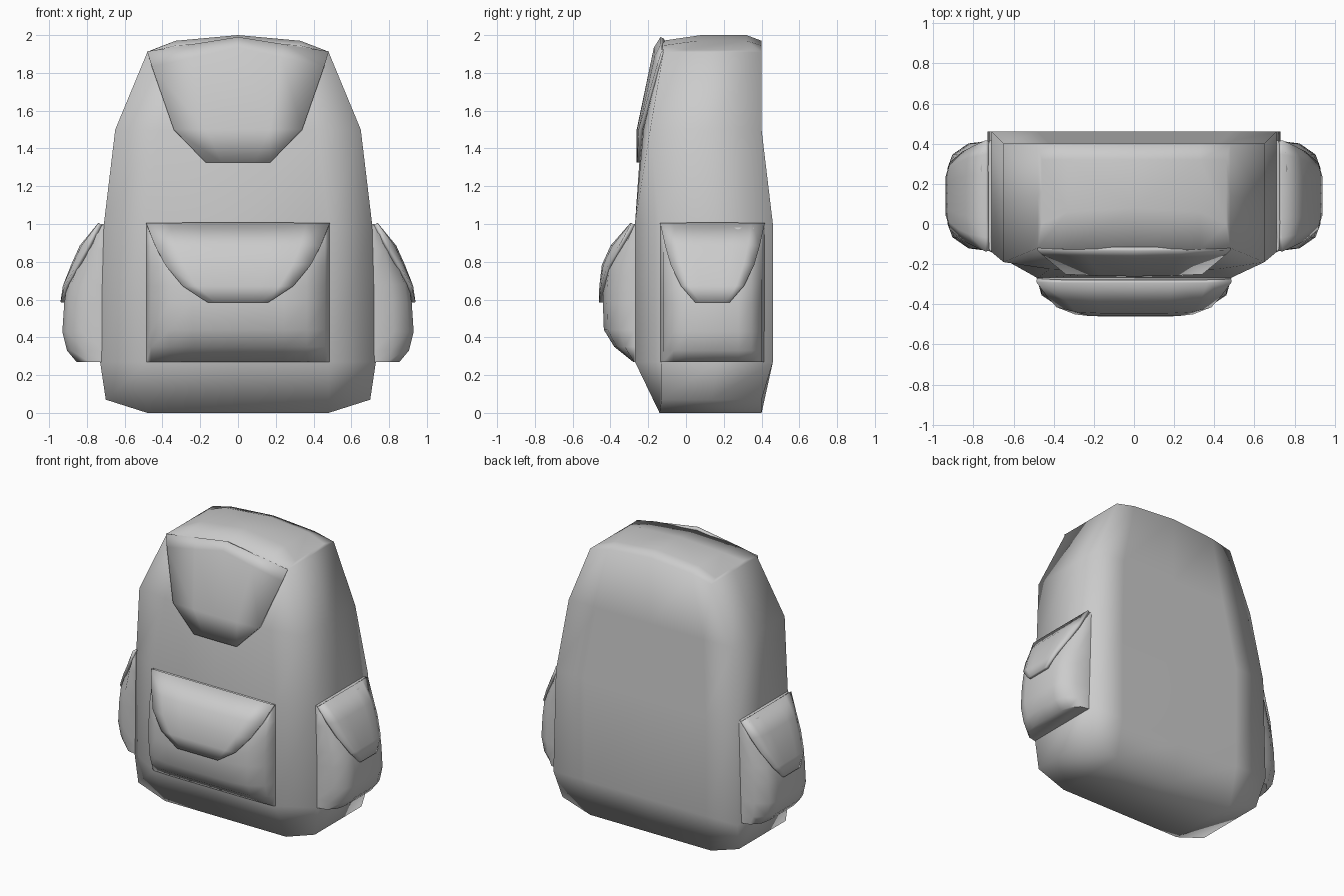
import bpy, bmesh
from math import radians

cube = bpy.data.objects.get("Cube")
if cube:
    bpy.data.objects.remove(cube, do_unlink=True)

grey = bpy.data.materials.new("grey_fabric")
grey.use_nodes = True
grey.diffuse_color = (0.6, 0.6, 0.6, 1)
bsdf = grey.node_tree.nodes["Principled BSDF"]
bsdf.inputs["Base Color"].default_value = grey.diffuse_color
bsdf.inputs["Roughness"].default_value = 0.8


def finish(name, bm, angle, thickness=0):
    bmesh.ops.recalc_face_normals(bm, faces=bm.faces)
    mesh = bpy.data.meshes.new(name)
    bm.to_mesh(mesh)
    bm.free()
    mesh.materials.append(grey)
    obj = bpy.data.objects.new(name, mesh)
    bpy.context.collection.objects.link(obj)
    if thickness:
        solid = obj.modifiers.new("thickness", "SOLIDIFY")
        solid.thickness = thickness
        solid.offset = 0
    bpy.ops.object.select_all(action="DESELECT")
    bpy.context.view_layer.objects.active = obj
    obj.select_set(True)
    if angle:
        bpy.ops.object.shade_smooth_by_angle(angle=radians(angle))
    else:
        bpy.ops.object.shade_smooth()
    return obj


def loft(bm, rows, closed=False):
    """Join rows of points with quads and return the vertex rows."""
    grid = [[bm.verts.new(p) for p in row] for row in rows]
    n = len(grid[0])
    for a, b in zip(grid, grid[1:]):
        for i in range(n if closed else n - 1):
            j = (i + 1) % n
            bm.faces.new((a[i], a[j], b[j], b[i]))
    return grid


def lerp_table(table, t):
    """Piecewise linear lookup in pairs sorted by rising key."""
    if t <= table[0][0]:
        return table[0][1]
    for (a, va), (b, vb) in zip(table, table[1:]):
        if t <= b:
            return va + (vb - va) * (t - a) / (b - a)
    return table[-1][1]


# Main bag: rings of front, side and back columns
def body_ring(outer, mid, z_centre, front, back):
    (ox, oz), (mx, mz) = outer, mid
    fc, fm, fo = front
    half = [(0, fc, z_centre), (mx, fm, mz), (ox, fo, oz),
            (ox, (fo + back) / 2, oz), (ox, back, oz),
            (mx, back, mz), (0, back, z_centre)]
    return half + [(-x, y, z) for x, y, z in half[-2:0:-1]]


bm = bmesh.new()
rings = loft(bm, [
    body_ring((0.70, 0.07), (0.48, 0), 0, (-0.14, -0.14, -0.13), 0.40),
    body_ring((0.73, 0.27), (0.48, 0.27), 0.27, (-0.27, -0.27, -0.13), 0.46),
    body_ring((0.71, 1.0), (0.48, 1.0), 1.0, (-0.27, -0.27, -0.14), 0.46),
    body_ring((0.65, 1.5), (0.42, 1.5), 1.5, (-0.235, -0.225, -0.19), 0.40),
    body_ring((0.48, 1.91), (0.33, 1.945), 1.97, (-0.125, -0.125, -0.12), 0.40),
    body_ring((0.46, 1.92), (0.33, 1.97), 2.0, (0.08, 0.06, 0.0), 0.32),
], closed=True)
for r in (rings[0], rings[-1]):
    bm.faces.new((r[0], r[1], r[5], r[6]))
    bm.faces.new(r[1:6])
    bm.faces.new((r[0], r[6], r[7], r[11]))
    bm.faces.new(r[7:12])
finish("main_bag", bm, None)

# Top flap draped over the front
bm = bmesh.new()
rows = []
for hw, ze, zc, ye, yc in [(0.48, 1.91, 1.985, -0.12, -0.125),
                           (0.455, 1.83, 1.93, -0.145, -0.16),
                           (0.34, 1.5, 1.5, -0.24, -0.25),
                           (0.17, 1.325, 1.325, -0.248, -0.25)]:
    rows.append([(hw * f, yc + (ye - yc) * abs(f) ** 2, zc + (ze - zc) * abs(f))
                 for f in (-1, -0.5, 0, 0.5, 1)])
loft(bm, rows)
finish("top_flap", bm, 50, 0.022)

# Pockets: the cross-section bulge is scaled by a depth for each height
ARC = [(0, 1), (0.5, 1), (0.75, 0.88), (0.95, 0.5), (1, 0)]
FLAP = [(1.0, 1), (0.88, 0.9), (0.78, 0.79), (0.67, 0.6), (0.585, 0.33)]


def pocket(name, half_width, depth, place):
    bm = bmesh.new()
    section = [(-u, d) for u, d in ARC[:0:-1]] + ARC
    rows = []
    for z, deep in depth:
        row = [(-half_width, -0.06)] + [(u * half_width, d * deep) for u, d in section]
        row.append((half_width, -0.06))
        rows.append([place(u, d, z) for u, d in row])
    grid = loft(bm, rows, closed=True)
    bm.faces.new(grid[0])
    bm.faces.new(grid[-1])
    finish(name, bm, 65)

    # Rounded flap following the pocket surface
    bm = bmesh.new()
    rows = []
    for z, width in FLAP:
        row = []
        for f in (-1, -0.75, -0.4, 0, 0.4, 0.75, 1):
            u = f * width
            d = lerp_table(ARC, abs(u)) * lerp_table(depth, z) + 0.01
            row.append(place(u * half_width, d, z))
        rows.append(row)
    loft(bm, rows)
    finish(name + "_flap", bm, 50, 0.022)


pocket("front_pocket", 0.485,
       [(0.27, 0.01), (0.35, 0.11), (0.44, 0.165), (0.58, 0.17), (0.67, 0.168),
        (0.78, 0.155), (0.88, 0.11), (1.0, 0.005)],
       lambda u, d, z: (u, -0.27 - d, z))

for side, s in (("left", 1), ("right", -1)):
    pocket(side + "_side_pocket", 0.275,
           [(0.27, 0.135), (0.33, 0.185), (0.43, 0.21), (0.58, 0.2), (0.68, 0.185),
            (0.86, 0.11), (0.98, 0.04), (1.0, 0.0)],
           lambda u, d, z, s=s: (s * (0.72 + d), 0.14 + u, z))
